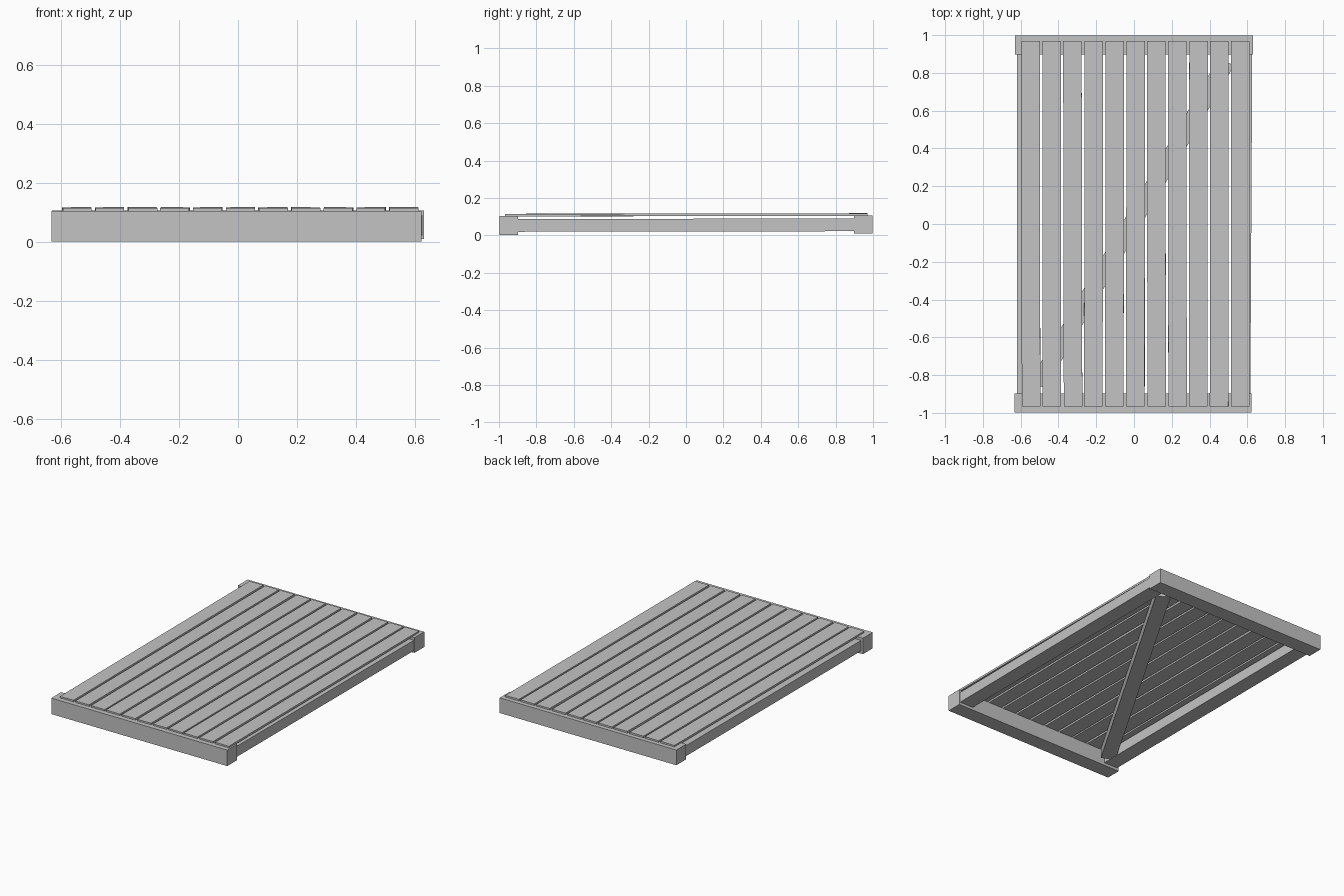
import bpy
import math
import random
from mathutils import Matrix, Vector

random.seed(4)

old = bpy.data.objects.get("Cube")
if old:
    bpy.data.objects.remove(old, do_unlink=True)

# Single weathered grey for all the timber
wood = bpy.data.materials.new("grey_timber")
wood.use_nodes = True
grey = (0.55, 0.55, 0.55, 1)
wood.diffuse_color = grey
wood.node_tree.nodes["Principled BSDF"].inputs["Base Color"].default_value = grey


def plank(name, start, end, width, height, roll=0.0):
    """Square-cut timber whose centre line runs from start to end."""
    start, end = Vector(start), Vector(end)
    axis = end - start
    yaw = math.atan2(axis.y, axis.x)
    pitch = -math.atan2(axis.z, axis.xy.length)
    bpy.ops.mesh.primitive_cube_add(size=1)
    ob = bpy.context.object
    ob.name = name
    ob.data.transform(Matrix.Diagonal((axis.length, width, height, 1)))
    ob.location = (start + end) / 2
    ob.rotation_euler = (roll, pitch, yaw)
    ob.data.materials.append(wood)
    return ob


# End beams, slightly out of line with each other
plank("front_beam", (-0.633, -0.948, 0.053), (0.622, -0.948, 0.053), 0.1, 0.103)
plank("back_beam", (-0.63, 0.948, 0.058), (0.63, 0.948, 0.058), 0.1, 0.098)

# Side rails between the beams, set a little lower
plank("right_rail", (-0.57, -0.9, 0.053), (-0.57, 0.9, 0.056), 0.1, 0.068)
plank("left_rail", (0.566, -0.9, 0.053), (0.576, 0.9, 0.056), 0.1, 0.068)

# Diagonal brace from corner to corner underneath
plank("diagonal_brace", (-0.51, -0.85, 0.054), (0.49, 0.86, 0.057), 0.09, 0.064)

# Deck slats, with small irregularities of hand-laid boards
for i in range(11):
    x = -0.546 + i * 0.1108
    skew = random.uniform(-0.002, 0.002)
    plank(f"slat_{i + 1}", (x - skew, -0.967, 0.108), (x + skew, 0.97, 0.111),
          0.098, 0.013, random.uniform(-0.015, 0.015))
